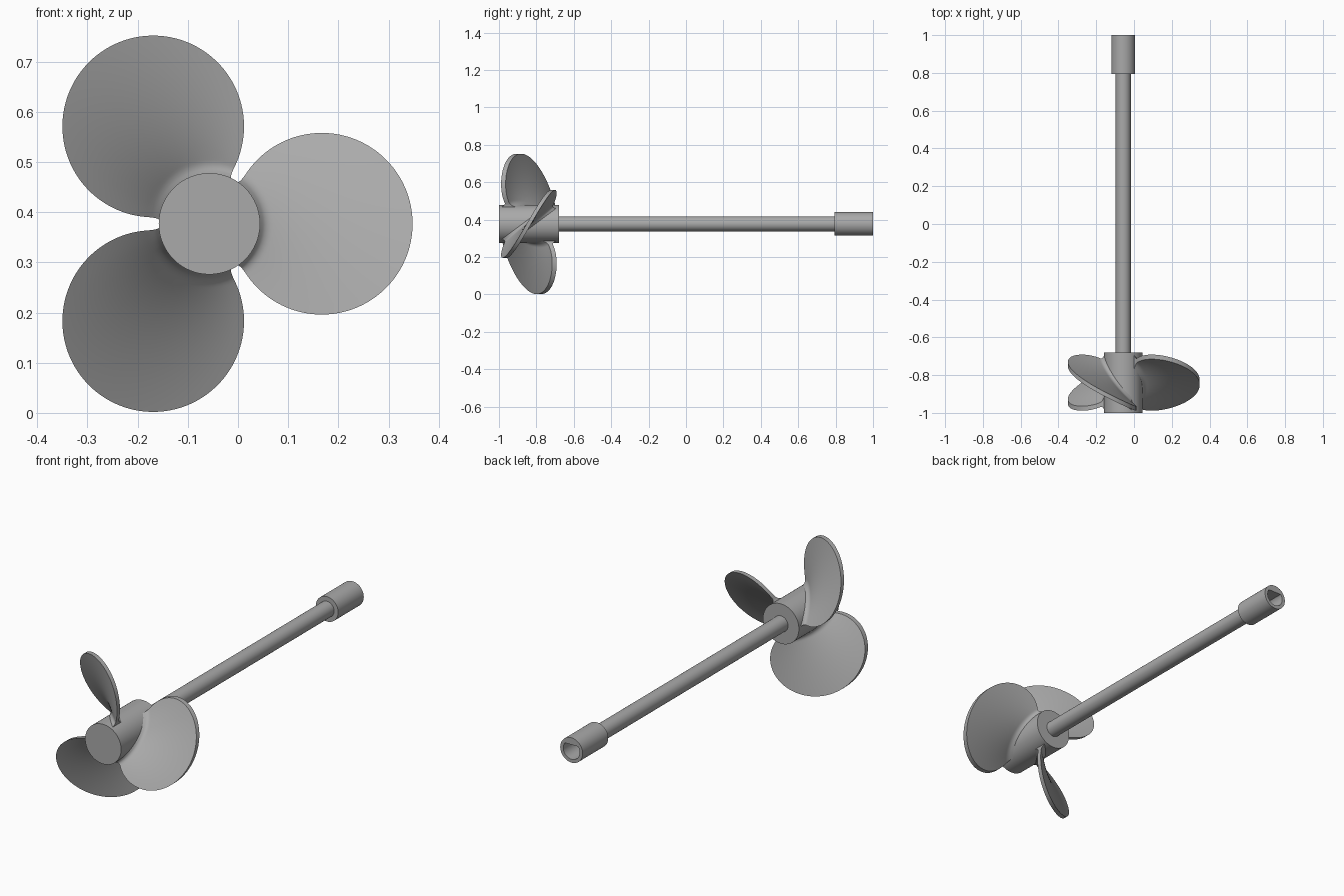
import bpy, bmesh, math

old = bpy.data.objects.get("Cube")
if old:
    bpy.data.objects.remove(old, do_unlink=True)

AXIS_X, AXIS_Z = -0.057, 0.377
HUB_R = 0.101
BLADE_Y = -0.84          # middle of the blades along the axis
DISC_R, DISC_D = 0.181, 0.224   # blade outline circle and its distance from the axis

metal = bpy.data.materials.new("grey metal")
metal.use_nodes = True
colour = (0.4, 0.4, 0.4, 1)
metal.diffuse_color = colour
metal.node_tree.nodes["Principled BSDF"].inputs["Base Color"].default_value = colour


def polar(r, angle, y):
    return (AXIS_X + r * math.cos(angle), y, AXIS_Z + r * math.sin(angle))


def loft(name, rings):
    """Skin a list of equal-length closed rings and cap both ends."""
    bm = bmesh.new()
    loops = [[bm.verts.new(p) for p in ring] for ring in rings]
    n = len(loops[0])
    for a, b in zip(loops, loops[1:]):
        for i in range(n):
            j = (i + 1) % n
            bm.faces.new((a[i], a[j], b[j], b[i]))
    bm.faces.new(loops[0])
    bm.faces.new(loops[-1])
    bmesh.ops.recalc_face_normals(bm, faces=bm.faces)
    mesh = bpy.data.meshes.new(name)
    bm.to_mesh(mesh)
    bm.free()
    mesh.materials.append(metal)
    ob = bpy.data.objects.new(name, mesh)
    bpy.context.collection.objects.link(ob)
    bpy.ops.object.select_all(action='DESELECT')
    ob.select_set(True)
    bpy.context.view_layer.objects.active = ob
    bpy.ops.object.shade_smooth_by_angle(angle=math.radians(35))
    return ob


def circle(r, y, flat=None, sides=64):
    """Ring around the axis, optionally cut flat at a height above it."""
    ring = [polar(r, math.tau * i / sides, y) for i in range(sides)]
    if flat is not None:
        ring = [(x, yy, min(z, AXIS_Z + flat)) for x, yy, z in ring]
    return ring


def blade(name, turn, rows=96, cols=16):
    """Round blade, twisted more steeply at the root, with a flared fillet."""
    root_r = 0.092
    last = math.acos((root_r**2 - DISC_D**2 - DISC_R**2) / (2 * DISC_D * DISC_R))
    rings = []
    for i in range(rows + 1):
        phi = 0.02 + (last - 0.02) * i / rows
        across, out = DISC_R * math.sin(phi), DISC_D + DISC_R * math.cos(phi)
        r, half = math.hypot(across, out), math.atan2(across, out)
        # fillet profile: 0 away from the hub, 1 where it meets the hub
        u = min(1, max(0, 1 - (r - HUB_R) / 0.024))
        flare = 1 - math.sqrt(1 - u * u)
        half += 0.006 * flare / r
        thick = 0.012 + 0.03 * flare
        twist = 0.336 * r ** -0.6
        top, bottom = [], []
        for c in range(cols + 1):
            a = half * (2 * c / cols - 1)
            y = BLADE_Y + twist * r * math.sin(a)
            top.append(polar(r, a + turn, y + thick))
            bottom.append(polar(r, a + turn, y - thick))
        rings.append(top + bottom[::-1])
    return loft(name, rings)


# Hub and shaft
loft("hub", [circle(HUB_R, -1), circle(HUB_R, -0.68)])
loft("shaft", [circle(0.04, -0.7), circle(0.04, 0.82)])

# Coupling with a flat-sided socket in its rear end
loft("coupling", [circle(0.063, 0.795), circle(0.063, 1),
                  circle(0.046, 1, flat=0.028), circle(0.046, 0.84, flat=0.028)])

# Three blades around the hub
for k, side in enumerate(("left", "upper_right", "lower_right")):
    blade(side + "_blade", math.tau * k / 3)
